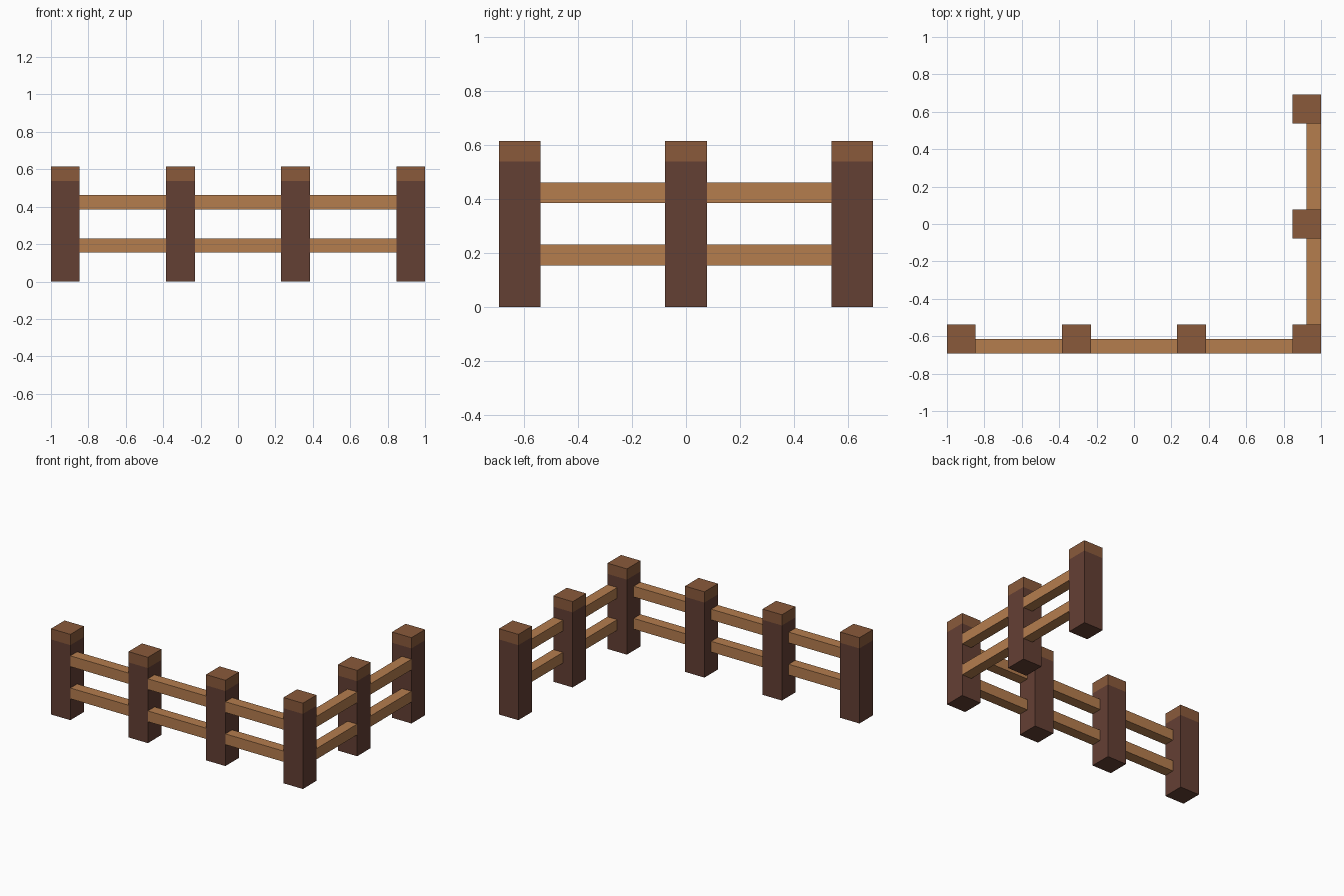
import bpy, bmesh
from mathutils import Matrix, Vector

default = bpy.data.objects.get("Cube")
if default:
    bpy.data.objects.remove(default, do_unlink=True)

U = 1 / 13            # one grid unit of the fence
CAP_Z = 7 * U         # height where the lighter post top starts


def make_material(name, rgb):
    mat = bpy.data.materials.new(name)
    mat.use_nodes = True
    colour = (*rgb, 1)
    mat.diffuse_color = colour
    mat.node_tree.nodes["Principled BSDF"].inputs["Base Color"].default_value = colour
    return mat


DARK = make_material("dark_wood", (0.127, 0.05, 0.034))
CAP = make_material("post_top_wood", (0.254, 0.102, 0.044))
RAIL = make_material("rail_wood", (0.462, 0.205, 0.076))


def make_box(name, low, high, materials, cut_z=None):
    """Box between two corners in grid units, optionally two-toned at cut_z."""
    low, high = Vector(low) * U, Vector(high) * U
    bm = bmesh.new()
    bmesh.ops.create_cube(bm, size=1, matrix=Matrix.Translation((low + high) / 2)
                          @ Matrix.Diagonal((*(high - low), 1)))
    if cut_z is not None:
        bmesh.ops.bisect_plane(bm, geom=bm.verts[:] + bm.edges[:] + bm.faces[:],
                               plane_co=(0, 0, cut_z), plane_no=(0, 0, 1))
        for face in bm.faces:
            face.material_index = int(face.calc_center_median().z > cut_z)
    mesh = bpy.data.meshes.new(name)
    bm.to_mesh(mesh)
    bm.free()
    for mat in materials:
        mesh.materials.append(mat)
    bpy.context.collection.objects.link(bpy.data.objects.new(name, mesh))


# Posts: a front row, then a side row that shares the corner post
front_x = (-12, -4, 4, 12)
side_y = (-8, 0, 8)
posts = [(x, -8) for x in front_x] + [(12, y) for y in side_y[1:]]
for i, (x, y) in enumerate(posts, 1):
    make_box(f"post_{i}", (x - 1, y - 1, 0), (x + 1, y + 1, 8), (DARK, CAP), CAP_Z)

# Rails: two per bay, flush with the outer faces of the posts
for level, z in (("lower", 2), ("upper", 5)):
    for i, (a, b) in enumerate(zip(front_x, front_x[1:]), 1):
        make_box(f"front_{level}_rail_{i}", (a + 1, -9, z), (b - 1, -8, z + 1), (RAIL,))
    for i, (a, b) in enumerate(zip(side_y, side_y[1:]), 1):
        make_box(f"side_{level}_rail_{i}", (12, a + 1, z), (13, b - 1, z + 1), (RAIL,))
